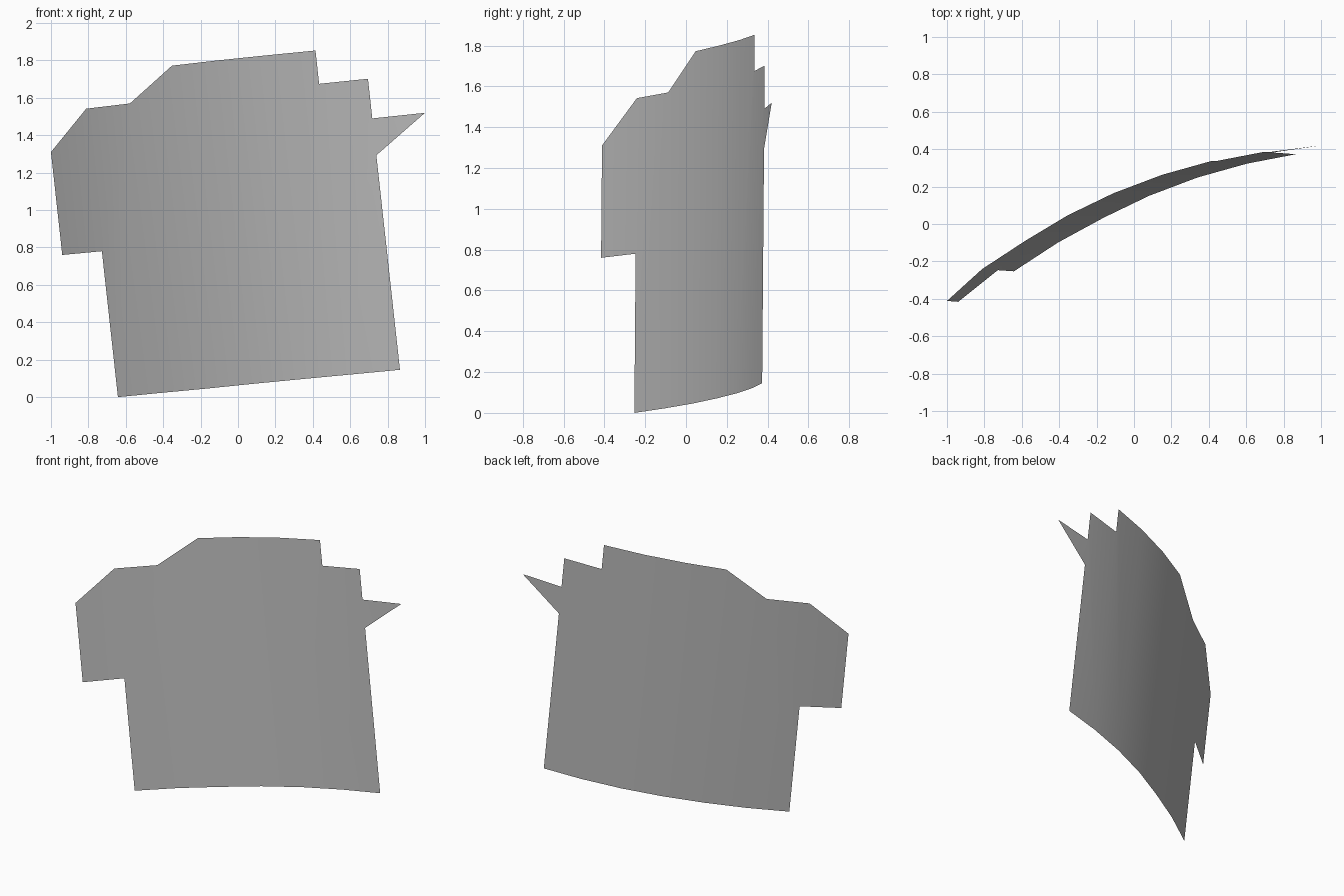
import bpy
import bmesh

cube = bpy.data.objects.get("Cube")
if cube:
    bpy.data.objects.remove(cube, do_unlink=True)

LEAN = 0.11      # sideways tilt of the straight rulings
PITCH = 0.008    # slight backward tilt

# Plan curve of the sheet: one (x, y) station per vertical ruling at z = 0
stations = [(-0.856, -0.422), (-0.642, -0.253), (-0.405, -0.1), (-0.158, 0.033),
            (0.088, 0.15), (0.35, 0.248), (0.618, 0.322), (0.882, 0.372), (1.167, 0.408)]

# Each strip: bottom left, bottom right, top left, top right heights
strips = [(0.76, 0.78, 1.31, 1.542),
          (0.0, 0.023, 1.542, 1.57),
          (0.023, 0.046, 1.57, 1.772),
          (0.046, 0.071, 1.772, 1.8),
          (0.071, 0.096, 1.8, 1.827),
          (0.096, 0.121, 1.827, 1.853),
          (0.121, 0.146, 1.675, 1.702),
          (1.293, 1.52, 1.49, 1.52)]

bm = bmesh.new()

# Vertices shared along each ruling, so stepped edges join cleanly
columns = []
for i, (x, y) in enumerate(stations):
    heights = set()
    if i < len(strips):
        heights |= {strips[i][0], strips[i][2]}
    if i > 0:
        heights |= {strips[i - 1][1], strips[i - 1][3]}
    columns.append([(z, bm.verts.new((x - LEAN * z, y + PITCH * z, z)))
                    for z in sorted(heights)])


def span(column, low, high):
    return [v for z, v in column if low <= z <= high]


# One flat strip between neighbouring rulings, facing the front
for i, (bl, br, tl, tr) in enumerate(strips):
    left = span(columns[i], bl, tl)
    right = span(columns[i + 1], br, tr)
    bm.faces.new(left[::-1] + right)

bmesh.ops.triangulate(bm, faces=[f for f in bm.faces if len(f.verts) > 4])
for face in bm.faces:
    face.smooth = True

mesh = bpy.data.meshes.new("curved_panel")
bm.to_mesh(mesh)
bm.free()
panel = bpy.data.objects.new("curved_panel", mesh)
bpy.context.collection.objects.link(panel)

# Plain grey material
grey = bpy.data.materials.new("plain_grey")
grey.use_nodes = True
colour = (0.5, 0.5, 0.5, 1.0)
grey.diffuse_color = colour
for node in grey.node_tree.nodes:
    if node.type == "BSDF_PRINCIPLED":
        node.inputs["Base Color"].default_value = colour
mesh.materials.append(grey)
